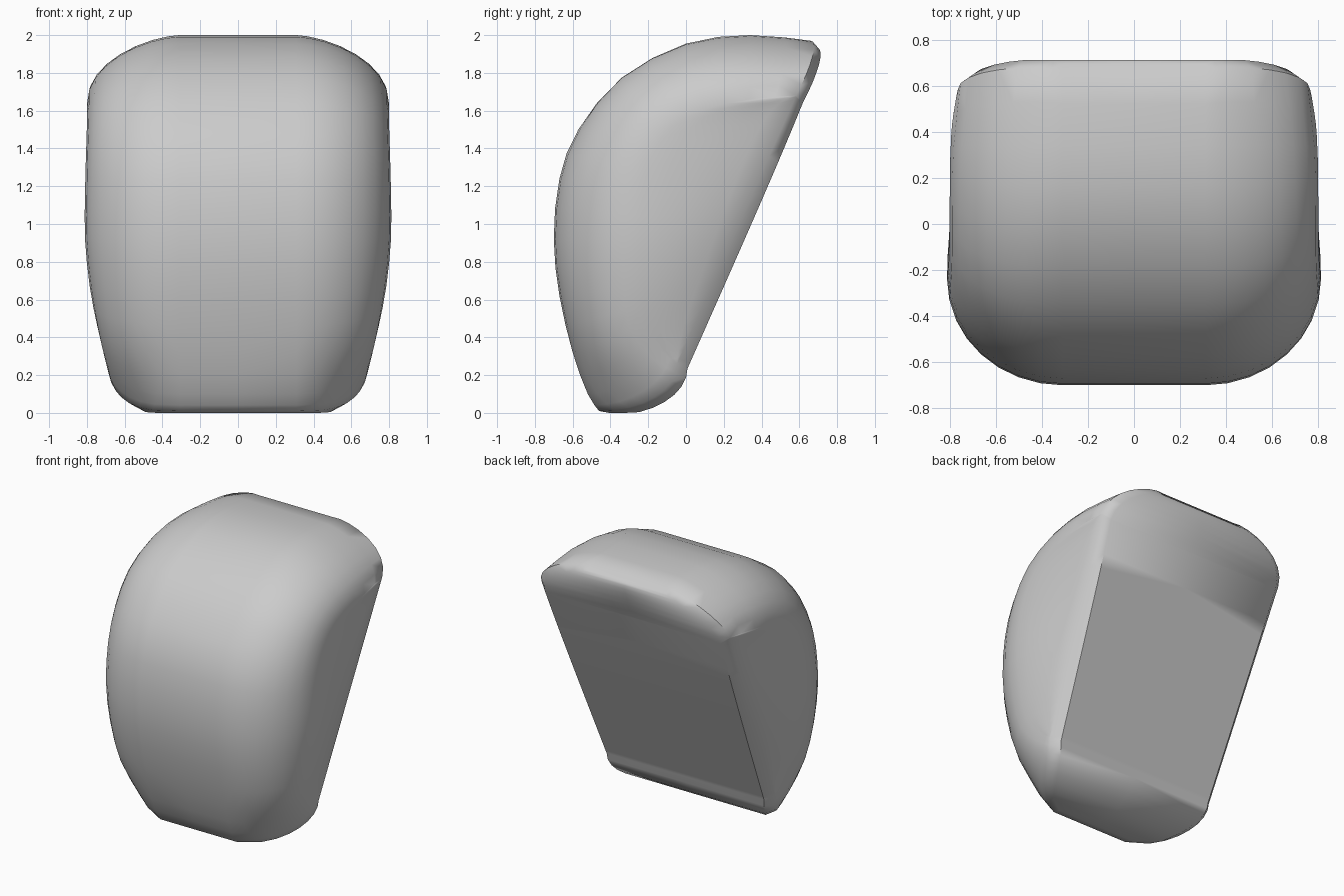
import bpy
import bmesh
import math
from mathutils import Vector

default_cube = bpy.data.objects.get("Cube")
if default_cube:
    bpy.data.objects.remove(default_cube, do_unlink=True)

ARC_STEPS = 8
SIDE_STEPS = 5
FLAT_HALF = 0.31
RIM_LOW, RIM_HIGH = 0.26, 1.68
OFFSET_LOW = Vector((0, 0.055, -0.025))
OFFSET_HIGH = Vector((0, 0.035, -0.04))

# Shell sections from bottom to top:
# centre y, centre z, side z, side depth, half width, corner curl
SECTIONS = [
    (-.46, .01, .26, 0, .69, 1),
    (-.52, .1, .33, .12, .71, .6),
    (-.6, .32, .46, .27, .745, .1),
    (-.67, .62, .67, .38, .785, 0),
    (-.7, .92, .92, .49, .81, 0),
    (-.67, 1.24, 1.16, .58, .81, 0),
    (-.57, 1.5, 1.36, .62, .805, 0),
    (-.34, 1.775, 1.52, .58, .8, -.2),
    (0, 1.955, 1.61, .45, .8, -.4),
    (.34, 2, 1.66, .24, .795, -.7),
    (.66, 1.97, 1.68, 0, .765, -1),
]


def catmull(a, b, c, d, t):
    """Smooth value between b and c."""
    return b + 0.5 * t * (c - a + t * (2 * a - 5 * b + 4 * c - d
                                      + t * (3 * (b - c) + d - a)))


def refine(rows, steps):
    """Add smoothly interpolated rows between the given ones."""
    padded = [rows[0]] + rows + [rows[-1]]
    result = []
    for i in range(len(rows) - 1):
        for s in range(steps):
            result.append([catmull(*values, s / steps)
                           for values in zip(*padded[i:i + 4])])
    return result + [rows[-1]]


def rim_height(z):
    """Fraction of the way up the straight side of the rim."""
    return min(1, max(0, (z - RIM_LOW) / (RIM_HIGH - RIM_LOW)))


def section_points(cy, cz, side_z, depth, width, curl):
    """Half of one section, from the centre line to the rear rim."""
    up = rim_height(side_z)
    rim_y = -0.047 + 0.63 * up
    rim_width = 0.69 + 0.075 * up
    side_y = rim_y - max(depth, 0)
    points = [Vector((0, cy, cz))]
    for step in range(ARC_STEPS + 1):
        angle = math.pi / 2 * step / ARC_STEPS
        sine, rise = math.sin(angle), 1 - math.cos(angle)
        points.append(Vector((
            FLAT_HALF + (width - FLAT_HALF) * sine ** (1 - 0.4 * curl),
            cy + (side_y - cy) * (rise + (sine - rise) * curl),
            cz + (side_z - cz) * rise)))
    for step in range(1, SIDE_STEPS + 1):
        t = step / SIDE_STEPS
        points.append(Vector((width + (rim_width - width) * t * t,
                              side_y + (rim_y - side_y) * t, side_z)))
    return points


def bridge(bm, first, second):
    """Quads between two rows of vertices."""
    for i in range(len(first) - 1):
        bm.faces.new((first[i], first[i + 1], second[i + 1], second[i]))


def cover_point(p):
    """Rim point moved back and inward onto the rear cover."""
    q = p + OFFSET_LOW.lerp(OFFSET_HIGH, rim_height(p.z) ** 4)
    inset = 0.05 * min(1, max(0, (p.x - FLAT_HALF) / 0.3))
    return Vector((p.x - inset, q.y, max(q.z, 0)))


bm = bmesh.new()

# Rounded front shell
rows = [section_points(*values) for values in refine(SECTIONS, 2)]
shell = [[bm.verts.new(p) for p in row] for row in rows]
for lower, upper in zip(shell, shell[1:]):
    bridge(bm, lower, upper)

# Bevelled rim running round the rear opening
rim = shell[0] + [row[-1] for row in shell[1:-1]] + shell[-1][::-1]
edge = [bm.verts.new(cover_point(v.co)) for v in rim]
bridge(bm, rim, edge)

# Flat rear panel and curved underside
inner = edge[1:-1]
centre = [bm.verts.new((0, v.co.y, v.co.z)) for v in inner]
bridge(bm, inner, centre)

# Mirror the half and weld it closed
bmesh.ops.mirror(bm, geom=bm.verts[:] + bm.edges[:] + bm.faces[:],
                 axis='X', merge_dist=0.0005)
bmesh.ops.remove_doubles(bm, verts=bm.verts[:], dist=0.001)
bmesh.ops.dissolve_degenerate(bm, edges=bm.edges[:], dist=0.0005)
bmesh.ops.recalc_face_normals(bm, faces=bm.faces[:])

mesh = bpy.data.meshes.new("rounded_shell")
bm.to_mesh(mesh)
bm.free()
body = bpy.data.objects.new("rounded_shell", mesh)
bpy.context.collection.objects.link(body)

# Plain grey finish
grey = bpy.data.materials.new("light_grey")
grey.use_nodes = True
colour = (0.6, 0.6, 0.6, 1)
grey.diffuse_color = colour
for node in grey.node_tree.nodes:
    if node.type == 'BSDF_PRINCIPLED':
        node.inputs["Base Color"].default_value = colour
mesh.materials.append(grey)

bpy.ops.object.select_all(action='DESELECT')
body.select_set(True)
bpy.context.view_layer.objects.active = body
bpy.ops.object.shade_smooth_by_angle(angle=math.radians(48))
